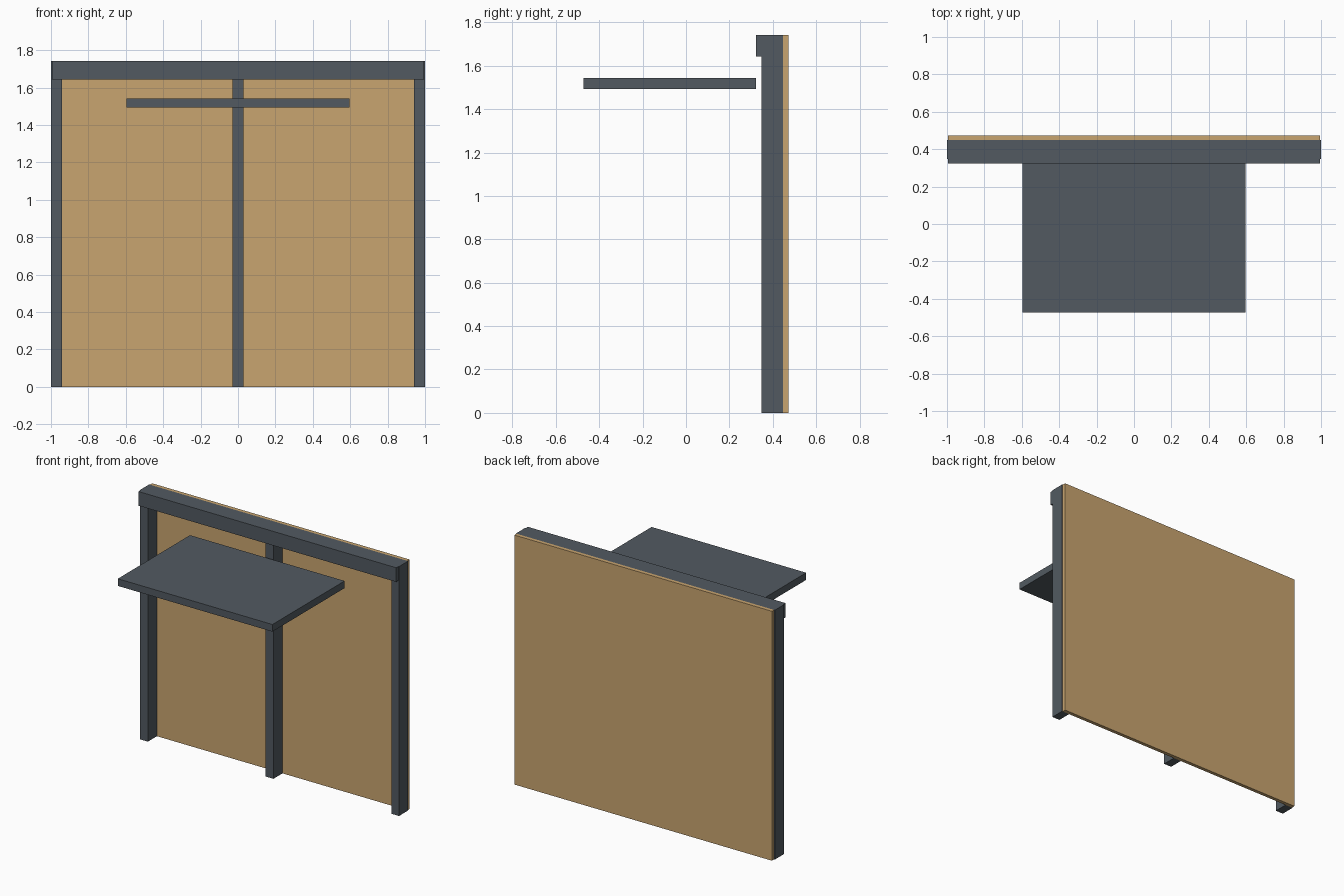
import bpy

if "Cube" in bpy.data.objects:
    bpy.data.objects.remove(bpy.data.objects["Cube"])


def material(name, rgb):
    m = bpy.data.materials.new(name)
    m.diffuse_color = (*rgb, 1.0)
    m.use_nodes = True
    m.node_tree.nodes["Principled BSDF"].inputs["Base Color"].default_value = m.diffuse_color
    return m


steel = material("dark_grey", (0.085, 0.102, 0.120))
wood = material("tan_wood", (0.584, 0.376, 0.162))


def box(name, x, y, z, mat):
    """Box from (min, max) ranges on each axis."""
    verts = [(a, b, c) for a in x for b in y for c in z]
    faces = [(0, 1, 3, 2), (4, 6, 7, 5), (0, 4, 5, 1),
             (2, 3, 7, 6), (0, 2, 6, 4), (1, 5, 7, 3)]
    mesh = bpy.data.meshes.new(name)
    mesh.from_pydata(verts, [], faces)
    mesh.materials.append(mat)
    obj = bpy.data.objects.new(name, mesh)
    bpy.context.collection.objects.link(obj)
    return obj


TOP = 1.741
POST_FRONT, POST_BACK, BACK = 0.348, 0.448, 0.473
BEAM_FRONT = 0.323

# Wooden back wall
box("back_panel", (-0.995, 0.995), (POST_BACK, BACK), (0, TOP), wood)

# Three upright posts in front of the wall
for name, cx in (("left_post", -0.97), ("centre_post", 0), ("right_post", 0.97)):
    box(name, (cx - 0.03, cx + 0.03), (POST_FRONT, POST_BACK), (0, TOP), steel)

# Top beam, slightly proud of the posts
box("top_beam", (-0.995, 0.995), (BEAM_FRONT, POST_BACK), (1.642, TOP), steel)

# Projecting shelf
box("shelf", (-0.597, 0.597), (-0.473, BEAM_FRONT), (1.4925, 1.5425), steel)
